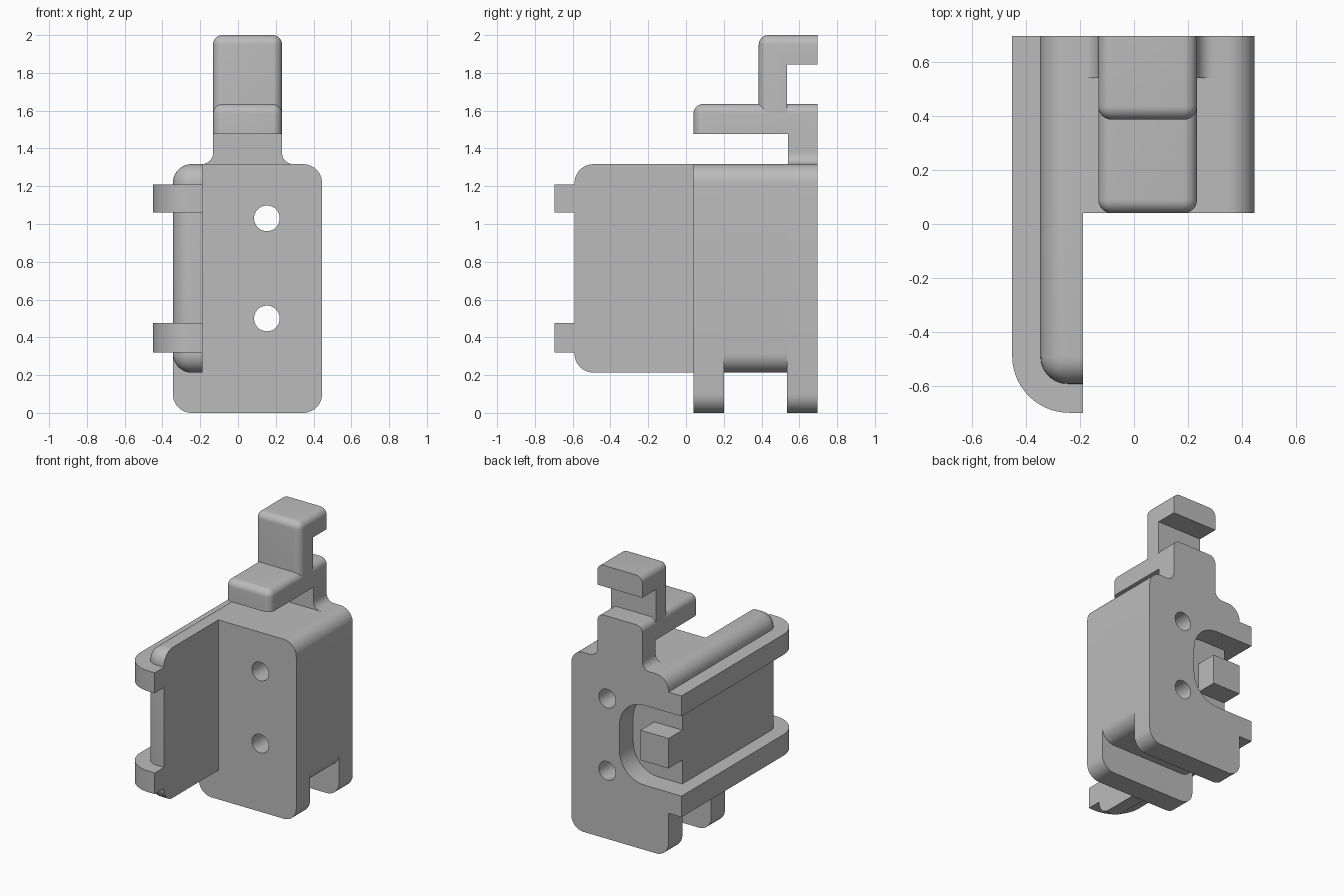
import bpy
import bmesh
from math import pi, cos, sin, radians
from mathutils import Vector

if "Cube" in bpy.data.objects:
    bpy.data.objects.remove(bpy.data.objects["Cube"])

GREY = (0.5, 0.5, 0.5, 1.0)
mat = bpy.data.materials.new("plain_grey")
mat.use_nodes = True
mat.diffuse_color = GREY
mat.node_tree.nodes["Principled BSDF"].inputs["Base Color"].default_value = GREY


def make(name, bm):
    """Turn a bmesh into a named, coloured object."""
    bmesh.ops.recalc_face_normals(bm, faces=bm.faces)
    me = bpy.data.meshes.new(name)
    bm.to_mesh(me)
    bm.free()
    me.materials.append(mat)
    ob = bpy.data.objects.new(name, me)
    bpy.context.collection.objects.link(ob)
    return ob


def box(name, x, y, z, rounded=(), radius=0.0, segments=8):
    """Box from ranges; edges between two faces listed in rounded get a fillet."""
    bm = bmesh.new()
    bmesh.ops.create_cube(bm, size=1)
    dirs = {"-x": (-1, 0, 0), "+x": (1, 0, 0), "-y": (0, -1, 0),
            "+y": (0, 1, 0), "-z": (0, 0, -1), "+z": (0, 0, 1)}
    soft = [Vector(dirs[d]) for d in rounded]
    bm.normal_update()
    edges = [e for e in bm.edges
             if all(any(f.normal.dot(d) > 0.9 for d in soft) for f in e.link_faces)]
    for v in bm.verts:
        v.co = [r[0] if c < 0 else r[1] for c, r in zip(v.co, (x, y, z))]
    if edges:
        bmesh.ops.bevel(bm, geom=edges, offset=radius, segments=segments,
                        profile=0.5, affect='EDGES', clamp_overlap=False)
    return make(name, bm)


def arc(cx, cz, r, start, end, n=10):
    return [(cx + r * cos(radians(start + (end - start) * i / n)),
             cz + r * sin(radians(start + (end - start) * i / n))) for i in range(n + 1)]


def prism(name, outline, y):
    """Extrude an x-z outline along y."""
    bm = bmesh.new()
    face = bm.faces.new([bm.verts.new((px, y[0], pz)) for px, pz in outline])
    res = bmesh.ops.extrude_face_region(bm, geom=[face])
    for v in res["geom"]:
        if isinstance(v, bmesh.types.BMVert):
            v.co.y = y[1]
    return make(name, bm)


def rounded_rect(x, z, r):
    return (arc(x[1] - r, z[1] - r, r, 0, 90) + arc(x[0] + r, z[1] - r, r, 90, 180)
            + arc(x[0] + r, z[0] + r, r, 180, 270) + arc(x[1] - r, z[0] + r, r, 270, 360))


def cut(ob, cutter):
    """Subtract the cutter and remove it."""
    mod = ob.modifiers.new("cut", 'BOOLEAN')
    mod.operation = 'DIFFERENCE'
    mod.solver = 'EXACT'
    mod.object = cutter
    deps = bpy.context.evaluated_depsgraph_get()
    me = bpy.data.meshes.new_from_object(ob.evaluated_get(deps))
    ob.modifiers.clear()
    ob.data = me
    bpy.data.objects.remove(cutter)


LEFT, RIGHT, TOP, BASE = -0.345, 0.445, 1.317, 0.213
FRONT, BACK = 0.04, 0.695
SLOT = (0.2, 0.535)
R = 0.1

# Body: two full-height plates with a shorter core between them
front_plate = prism("front_plate", rounded_rect((LEFT, RIGHT), (0, TOP), R), (FRONT, SLOT[0]))
core = prism("body_core", rounded_rect((LEFT, RIGHT), (BASE, TOP), R), SLOT)
back_plate = prism("back_plate", rounded_rect((LEFT, RIGHT), (0, TOP), R), (SLOT[1], BACK))

# C-shaped recess in the back plate, open to the side
cut(back_plate, prism("recess_cutter",
                      rounded_rect((-0.8, 0.054), (0.475, 1.06), 0.2), (SLOT[1] - 0.001, 0.8)))

# Screw holes through the body
for ob in (front_plate, core, back_plate):
    for z in (0.5, 1.03):
        cut(ob, prism("hole_cutter", arc(0.153, z, 0.068, 0, 360, 40)[:-1], (-0.2, 0.9)))

# Block standing in the recess
block = box("recess_block", (LEFT, -0.117), (0.5, BACK), (0.65, 0.87))

# Side arm with rounded outer edges
arm = box("side_arm", (LEFT, -0.188), (-0.59, 0.05), (BASE, TOP),
          ("-x", "-y", "-z", "+z"), R, 10)

# Side rails with a rounded front corner
rails = [box(n, (-0.45, -0.188), (-0.697, BACK), z, ("-x", "-y"), 0.21, 14)
         for n, z in (("lower_rail", (0.32, 0.475)), ("upper_rail", (1.06, 1.21)))]

# Neck and shelf
NECK = (-0.132, 0.233)
soft = ("-x", "+x", "-y", "+z")
shelf = box("neck_and_shelf", NECK, (FRONT, BACK), (1.3, 1.635), soft, 0.05)
cut(shelf, box("shelf_cutter", (-1, 1), (-0.5, 0.54), (1, 1.477)))

# Flared foot of the neck
f = 0.06
foot = prism("neck_foot",
             arc(NECK[0] - f, TOP + f, f, 270, 360) + arc(NECK[1] + f, TOP + f, f, 180, 270)
             + [(NECK[1] + f, TOP - 0.02), (NECK[0] - f, TOP - 0.02)], (0.54, BACK))

# Upright hook
hook = box("top_hook", NECK, (0.385, BACK), (1.55, 2.0), soft, 0.05)
cut(hook, box("hook_cutter", (-1, 1), (0.535, 1), (1.5, 1.845)))

# Smooth fillets, crisp edges
bpy.ops.object.select_all(action='DESELECT')
for ob in [front_plate, core, back_plate, block, arm, shelf, foot, hook] + rails:
    ob.select_set(True)
    bpy.context.view_layer.objects.active = ob
bpy.ops.object.shade_smooth_by_angle(angle=pi / 6)
